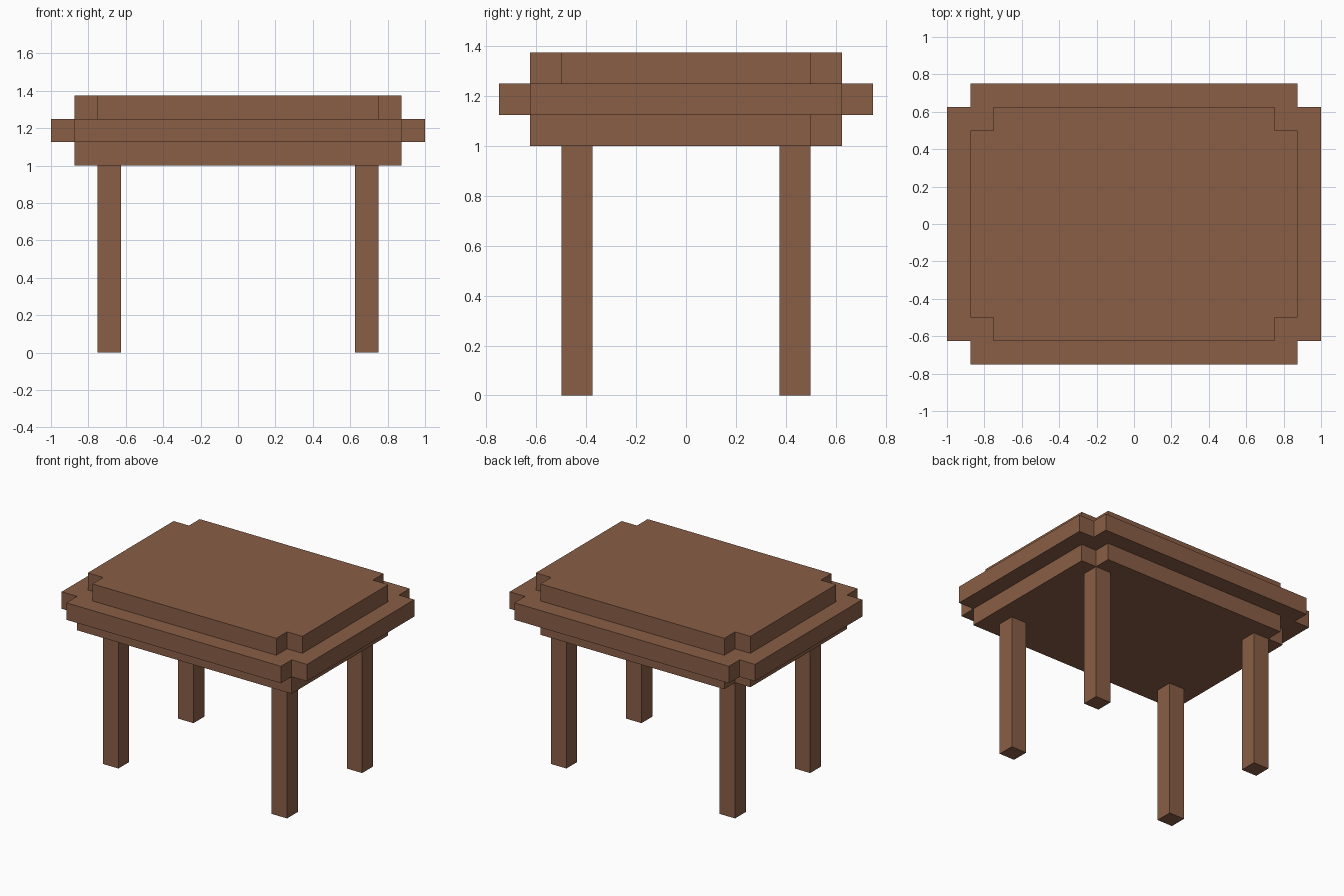
import bpy
import bmesh

if "Cube" in bpy.data.objects:
    bpy.data.objects.remove(bpy.data.objects["Cube"])

wood = bpy.data.materials.new("brown wood")
wood.diffuse_color = (0.254, 0.112, 0.061, 1.0)
wood.use_nodes = True
wood.node_tree.nodes["Principled BSDF"].inputs["Base Color"].default_value = wood.diffuse_color

N = 0.125  # notch size and layer thickness


def prism(name, outline, z0, z1):
    """Extrude a counter-clockwise outline from z0 up to z1."""
    bm = bmesh.new()
    base = bm.faces.new([bm.verts.new((x, y, z0)) for x, y in outline])
    top = bmesh.ops.extrude_face_region(bm, geom=[base], use_keep_orig=True)["geom"]
    bmesh.ops.translate(bm, vec=(0, 0, z1 - z0),
                        verts=[v for v in top if isinstance(v, bmesh.types.BMVert)])
    bmesh.ops.recalc_face_normals(bm, faces=bm.faces[:])
    mesh = bpy.data.meshes.new(name)
    bm.to_mesh(mesh)
    bm.free()
    mesh.materials.append(wood)
    obj = bpy.data.objects.new(name, mesh)
    bpy.context.collection.objects.link(obj)
    return obj


def slab_outline(hx, hy, notch_front=True):
    """Rectangle with square notches cut from its corners."""
    back = [(hx, hy - N), (hx - N, hy - N), (hx - N, hy),
            (N - hx, hy), (N - hx, hy - N), (-hx, hy - N)]
    if notch_front:
        front = [(-x, -y) for x, y in back]
    else:
        front = [(-hx, -hy), (hx, -hy)]
    return back + front


# Tabletop: three stacked layers; the lowest has plain front corners
prism("tabletop_underside", slab_outline(0.875, 0.625, False), 1.0, 1.125)
prism("tabletop_rim", slab_outline(1.0, 0.75), 1.125, 1.25)
prism("tabletop_surface", slab_outline(0.875, 0.625), 1.25, 1.375)

# Four square legs
for side, sx in (("left", -1), ("right", 1)):
    for end, sy in (("front", -1), ("back", 1)):
        cx, cy, h = sx * 0.6875, sy * 0.4375, N / 2
        prism(f"{end}_{side}_leg",
              [(cx - h, cy - h), (cx + h, cy - h), (cx + h, cy + h), (cx - h, cy + h)],
              0.0, 1.0)
